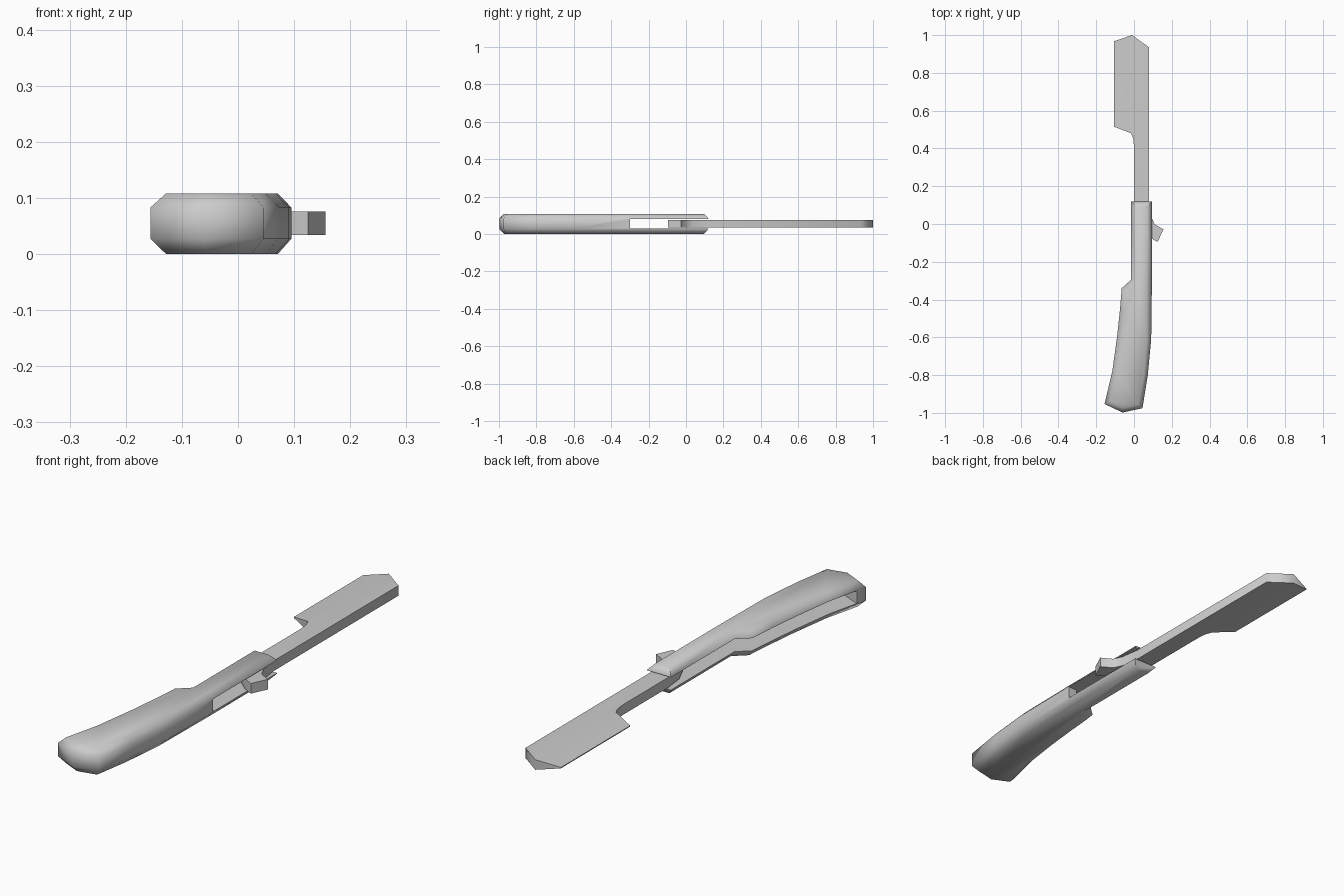
import bpy, bmesh
from mathutils import Vector

if "Cube" in bpy.data.objects:
    bpy.data.objects.remove(bpy.data.objects["Cube"])

Z_MID = 0.0545


def make_object(name, bm):
    bmesh.ops.recalc_face_normals(bm, faces=bm.faces)
    mesh = bpy.data.meshes.new(name)
    bm.to_mesh(mesh)
    bm.free()
    obj = bpy.data.objects.new(name, mesh)
    bpy.context.collection.objects.link(obj)
    return obj


def select_only(obj):
    bpy.ops.object.select_all(action='DESELECT')
    obj.select_set(True)
    bpy.context.view_layer.objects.active = obj


def inset(points, d):
    """Mitred inward offset of a counter-clockwise outline."""
    pts = [Vector(p) for p in points]
    out = []
    for i, p in enumerate(pts):
        a = (p - pts[i - 1]).normalized()
        b = (pts[(i + 1) % len(pts)] - p).normalized()
        na, nb = Vector((-a.y, a.x)), Vector((-b.y, b.x))
        out.append(p + (na + nb) * d / (1 + na.dot(nb)))
    return out


def loft(name, rings):
    """Closed solid through stacked (outline, z) rings."""
    bm = bmesh.new()
    loops = [[bm.verts.new((p[0], p[1], z)) for p in pts] for pts, z in rings]
    n = len(loops[0])
    for lo, hi in zip(loops, loops[1:]):
        for i in range(n):
            j = (i + 1) % n
            bm.faces.new((lo[i], lo[j], hi[j], hi[i]))
    bm.faces.new(loops[0][::-1])
    bm.faces.new(loops[-1])
    return make_object(name, bm)


# Handle: chamfered curved body
outline = [(0.095, 0.12), (-0.015, 0.12), (-0.015, -0.295), (-0.065, -0.34),
           (-0.075, -0.46), (-0.09, -0.6), (-0.115, -0.78), (-0.156, -0.953),
           (-0.06, -0.998), (0.045, -0.975), (0.073, -0.8), (0.091, -0.61),
           (0.095, -0.3)]
inner = inset(outline, 0.024)
handle = loft("handle", [(inner, 0.0), (outline, 0.027),
                         (outline, 0.083), (inner, 0.108)])

# Slot cut: open on the left, and right through near the pivot
slot = [(0.3, -0.3), (0.3, 0.3), (-0.3, 0.3), (-0.3, -0.87), (-0.14, -0.91),
        (-0.06, -0.945), (0.0, -0.93), (0.03, -0.78), (0.05, -0.6), (0.055, -0.3)]
cutter = loft("slot_cutter", [(slot, 0.029), (slot, 0.081)])
cutter.hide_render = True
mod = handle.modifiers.new("slot", 'BOOLEAN')
mod.operation = 'DIFFERENCE'
mod.solver = 'EXACT'
mod.object = cutter
select_only(handle)
bpy.ops.object.modifier_apply(modifier=mod.name)
bpy.data.objects.remove(cutter)
bpy.ops.object.shade_smooth_by_angle(angle=1.0)

# Blade: shank with curled tail, plus a wedge thinning to the cutting edge
H = 0.021
body = [(0.08, 0.935), (-0.01, 1.0), (-0.015, 0.48), (-0.004, 0.45), (0.0, 0.41),
        (0.0, 0.12), (0.01, 0.03), (0.04, -0.035), (0.08, -0.07), (0.125, -0.095),
        (0.156, -0.028), (0.11, -0.002), (0.092, 0.035), (0.08, 0.12)]
edge = [(-0.105, 0.515), (-0.105, 0.968)]

bm = bmesh.new()
sides = []
for s in (1, -1):
    b = [bm.verts.new((x, y, Z_MID + s * H)) for x, y in body]
    e = [bm.verts.new((x, y, Z_MID + s * 0.002)) for x, y in edge]
    bm.faces.new(b)
    bm.faces.new((b[1], e[1], e[0], b[2]))
    sides.append([b[0], b[1], e[1], e[0]] + b[2:])
top, bottom = sides
for i in range(len(top)):
    j = (i + 1) % len(top)
    bm.faces.new((top[i], top[j], bottom[j], bottom[i]))
blade = make_object("blade", bm)
select_only(blade)
bpy.ops.object.shade_smooth_by_angle(angle=1.0)
